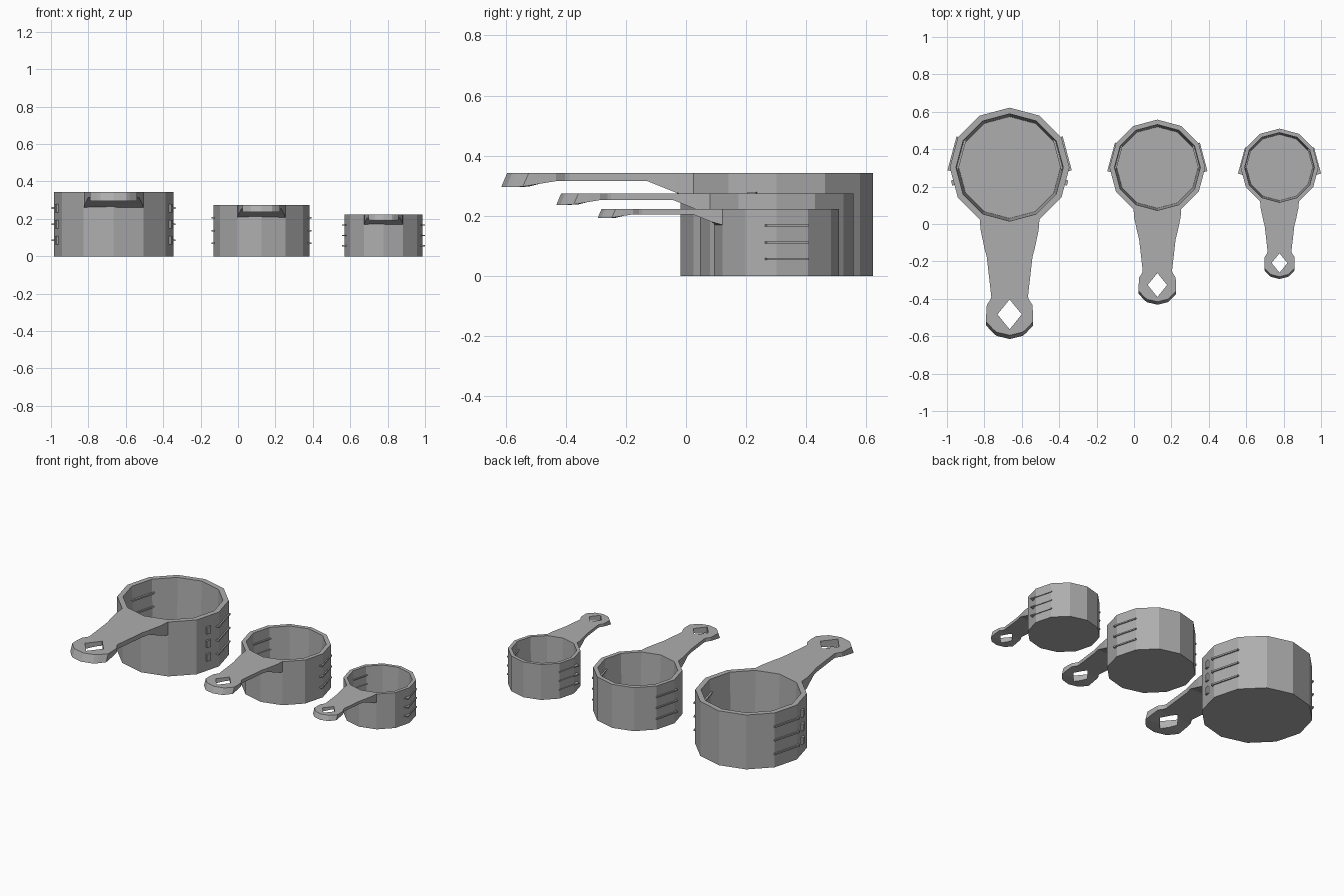
import bpy, bmesh, math
from mathutils import Vector, Matrix

old = bpy.data.objects.get("Cube")
if old:
    bpy.data.objects.remove(old, do_unlink=True)

grey = bpy.data.materials.new("warm_free_grey")
grey.use_nodes = True
COLOUR = (0.42, 0.42, 0.42, 1)
grey.diffuse_color = COLOUR
grey.node_tree.nodes["Principled BSDF"].inputs["Base Color"].default_value = COLOUR

SIDES = 12
RADIUS, HEIGHT = 0.32, 0.343    # largest cup; the others are scaled from it


def finish(bm, name, place):
    bmesh.ops.remove_doubles(bm, verts=bm.verts, dist=1e-5)
    bmesh.ops.recalc_face_normals(bm, faces=bm.faces)
    bm.transform(place)
    mesh = bpy.data.meshes.new(name)
    bm.to_mesh(mesh)
    bm.free()
    mesh.materials.append(grey)
    obj = bpy.data.objects.new(name, mesh)
    bpy.context.collection.objects.link(obj)
    return obj


def cup(name, place):
    # Outer wall, rim, tapered inner wall and floor, as stacked rings
    bm = bmesh.new()
    profile = [(RADIUS, 0), (RADIUS, HEIGHT), (0.287, HEIGHT), (0.272, 0.03)]
    rings = []
    for r, z in profile:
        angles = [2 * math.pi * i / SIDES for i in range(SIDES)]
        rings.append([bm.verts.new((r * math.cos(a), r * math.sin(a), z)) for a in angles])
    for low, high in zip(rings, rings[1:]):
        for i in range(SIDES):
            j = (i + 1) % SIDES
            bm.faces.new((low[i], low[j], high[j], high[i]))
    bm.faces.new(rings[0])
    bm.faces.new(rings[-1])
    finish(bm, name, place)


# Handle stations: y, half width, thickness, half width of the hanging hole
STATIONS = [
    (-0.272, 0.160, 0.084, 0), (-0.335, 0.155, 0.066, 0),
    (-0.430, 0.135, 0.028, 0), (-0.480, 0.122, 0.028, 0),
    (-0.690, 0.098, 0.028, 0), (-0.705, 0.102, 0.028, 0),
    (-0.735, 0.122, 0.028, 0.024), (-0.785, 0.125, 0.036, 0.065),
    (-0.825, 0.125, 0.046, 0.033), (-0.865, 0.088, 0.048, 0),
    (-0.880, 0.070, 0.048, 0), (-0.897, 0, 0.048, 0),
]


def handle(name, place):
    bm = bmesh.new()

    def row(n, station):
        y, half, thick, hole = station
        top, bottom = [], []
        for col, x in enumerate((-half, -hole, hole, half)):
            inner = col in (1, 2)
            yy = y - 0.04 if n == 0 and inner else y     # root follows the cup wall
            lip = 0.02 if y < -0.87 or (y < -0.82 and not inner) else 0
            top.append(Vector((x, yy, HEIGHT)))
            bottom.append(Vector((x, yy - lip, HEIGHT - thick)))
        return top, bottom

    def face(*points):
        unique = [p for i, p in enumerate(points) if all((p - q).length > 1e-6 for q in points[:i])]
        if len(unique) > 2:
            bm.faces.new([bm.verts.new(p) for p in unique])

    rows = [row(n, s) for n, s in enumerate(STATIONS)]
    for n in range(len(rows) - 1):
        (t0, b0), (t1, b1) = rows[n], rows[n + 1]
        for c in (0, 2):
            face(t0[c], t0[c + 1], t1[c + 1], t1[c])
            face(b0[c], b0[c + 1], b1[c + 1], b1[c])
        walls = [0, 3]
        if STATIONS[n][3] or STATIONS[n + 1][3]:
            walls += [1, 2]                              # sides of the diamond hole
        for c in walls:
            face(t0[c], t1[c], b1[c], b0[c])
    top, bottom = rows[0]
    for c in (0, 2):
        face(top[c], top[c + 1], bottom[c + 1], bottom[c])
    finish(bm, name, place)


def bar(name, place, angle, radial, along, z, thick):
    # Block on a flat of the cup: radial and tangential ranges, mirrored left and right
    for side, label in ((1, "left"), (-1, "right")):
        bm = bmesh.new()
        size = (radial[1] - radial[0], along[1] - along[0], thick)
        centre = (sum(radial) / 2, sum(along) / 2, z)
        bmesh.ops.create_cube(bm, size=1, matrix=Matrix.Translation(centre) @ Matrix.Diagonal((*size, 1)))
        bm.transform(Matrix.Rotation(math.radians(angle), 4, "Z"))
        bm.transform(Matrix.Diagonal((side, 1, 1, 1)))
        finish(bm, f"{label}_{name}", place)


# Name, x position, scale, tangential range of the measuring lines
CUPS = [
    ("large", -0.665, 1.0, (-0.10, 0.087)),
    ("medium", 0.125, 0.8, (-0.11, 0.087)),
    ("small", 0.778, 0.65, (-0.137, 0.087)),
]
FLAT = RADIUS * math.cos(math.pi / SIDES)

for label, x, scale, span in CUPS:
    place = Matrix.Translation((x, 0.302, 0)) @ Matrix.Scale(scale, 4)
    cup(f"{label}_cup", place)
    handle(f"{label}_handle", place)
    for n in range(1, 4):
        z = HEIGHT * n / 4
        bar(f"{label}_line_{n}", place, 15, (0.262, FLAT + 0.008), span, z, 0.010)
        if label == "large":
            bar(f"{label}_stud_{n}", place, -15, (FLAT - 0.01, FLAT + 0.012), (-0.014, 0.014), z, 0.045)
